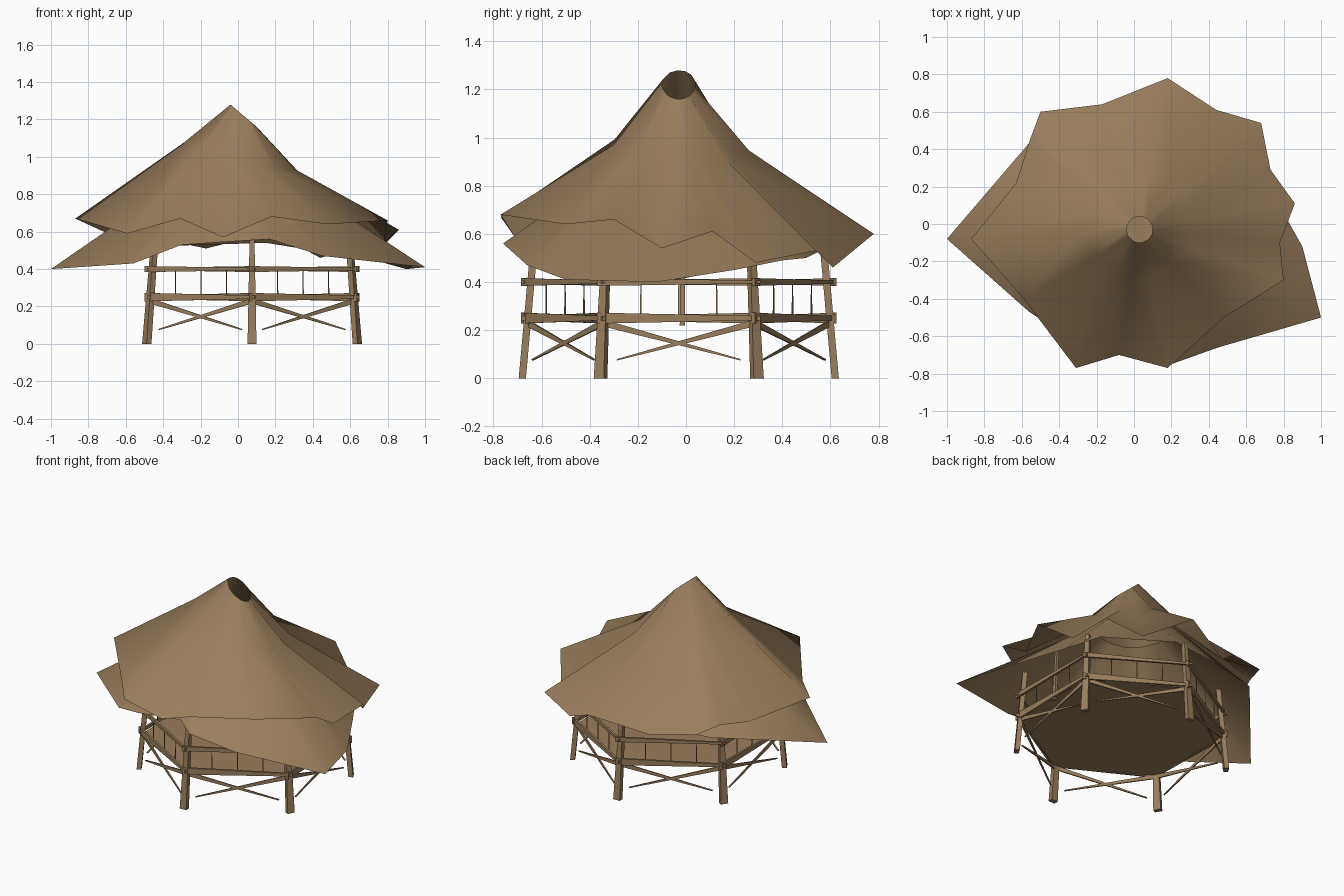
import bpy
import bmesh
from math import cos, sin, pi, atan2
from mathutils import Vector

cube = bpy.data.objects.get("Cube")
if cube:
    bpy.data.objects.remove(cube, do_unlink=True)

thatch = bpy.data.materials.new("dry brown thatch")
thatch.use_nodes = True
thatch.diffuse_color = (0.32, 0.21, 0.11, 1)
thatch.node_tree.nodes["Principled BSDF"].inputs["Base Color"].default_value = thatch.diffuse_color


def add_object(name, bm, smooth=False):
    bmesh.ops.recalc_face_normals(bm, faces=bm.faces)
    mesh = bpy.data.meshes.new(name)
    bm.to_mesh(mesh)
    bm.free()
    mesh.materials.append(thatch)
    obj = bpy.data.objects.new(name, mesh)
    bpy.context.collection.objects.link(obj)
    if smooth:
        for poly in mesh.polygons:
            poly.use_smooth = True
    return obj


def skin(name, rings):
    """Open surface through closed rings of equal length."""
    bm = bmesh.new()
    loops = [[bm.verts.new(p) for p in ring] for ring in rings]
    for a, b in zip(loops, loops[1:]):
        for i in range(len(a)):
            j = (i + 1) % len(a)
            bm.faces.new((a[i], a[j], b[j], b[i]))
    return add_object(name, bm, True)


def bar(name, start, end, h0, h1, thick, side):
    """Tapered plank; side is the horizontal direction of its thickness."""
    start, end = Vector(start), Vector(end)
    side = Vector(side).normalized()
    up = (end - start).cross(side).normalized()
    bm = bmesh.new()
    for p, h in ((start, h0), (end, h1)):
        for u in (-0.5, 0.5):
            for s in (-0.5, 0.5):
                bm.verts.new(p + up * h * u + side * thick * s)
    bmesh.ops.convex_hull(bm, input=bm.verts)
    return add_object(name, bm)


# Upper thatch: ragged rim, sagging middle and slanted smoke hole
upper_rim = [Vector(p) for p in (
    (.80, -.30, .66), (.78, -.10, .54), (.86, .11, .61), (.73, .29, .48),
    (.68, .54, .53), (.44, .61, .46), (.18, .78, .60), (-.17, .64, .51),
    (-.50, .60, .58), (-.56, .44, .60), (-.63, .22, .56), (-.87, -.08, .67),
    (-.59, -.40, .59), (-.31, -.77, .67), (-.08, -.70, .57), (.18, -.77, .68),
    (.48, -.50, .64))]
hole, middle = [], []
for p in upper_rim:
    a = atan2(p.y + .03, p.x - .03)
    x = .03 + .07 * cos(a)
    h = Vector((x, -.03 + .07 * sin(a), 1.22 - .85 * (x - .03)))
    m = h.lerp(p, .3)
    m.z -= .02 if p.x < -.5 else .08
    hole.append(h)
    middle.append(m)
skin("upper_thatch", [hole, middle, upper_rim])

# Lower thatch: wider skirt tucked under the upper layer
lower_rim = [Vector(p) for p in (
    (1, -.50, .41), (.90, -.12, .40), (.72, .20, .45), (.60, .40, .49),
    (.40, .50, .50), (.15, .58, .54), (-.17, .55, .53), (-.52, .48, .52),
    (-1, -.08, .40), (-.56, -.47, .43), (-.30, -.64, .53), (0, -.61, .55),
    (.17, -.76, .56), (.45, -.66, .47))]
neck = []
for p in lower_rim:
    a = atan2(p.y, p.x)
    neck.append(Vector((.22 * cos(a), .22 * sin(a), .94)))
skin("lower_thatch", [neck, lower_rim])

# Six leaning posts around a hexagon
CENTRE = Vector((.075, -.03, 0))


def corner(k, r, z):
    a = pi / 6 + k * pi / 3
    return CENTRE + Vector((r * cos(a), r * sin(a), z))


bm = bmesh.new()
bm.faces.new([bm.verts.new(corner(k, .63, .235)) for k in range(6)])
add_object("floor", bm)

for k in range(6):
    out = corner(k, 1, 0) - CENTRE
    bar(f"post_{k + 1}", corner(k, .65, 0), corner(k, .60, .56), .048, .026, .03, out)

    # Rails, balusters and crossed braces between neighbouring posts
    face = corner(k, 1, 0) + corner(k + 1, 1, 0) - CENTRE * 2
    for label, z, h in (("hand_rail", .40, .032), ("floor_rail", .25, .045)):
        a, b = corner(k, .64, z), corner(k + 1, .64, z)
        reach = (b - a) * .03
        bar(f"{label}_{k + 1}", a - reach, b + reach, h, h * .4, .014, face)
    for n, t in enumerate((.25, .5, .75)):
        foot = corner(k, .63, .26).lerp(corner(k + 1, .63, .26), t)
        bar(f"baluster_{k + 1}_{n + 1}", foot, foot + Vector((0, 0, .14)), .007, .004, .004, face)
    for label, i, j in (("brace", k, k + 1), ("cross_brace", k + 1, k)):
        a, b = corner(i, .63, .23), corner(j, .64, .06)
        bar(f"{label}_{k + 1}", a, a.lerp(b, .9), .028, .006, .008, face)

# Entrance post
bar("entrance_post", (.62, -.015, .22), (.60, -.015, .6), .022, .018, .018, (1, 0, 0))
